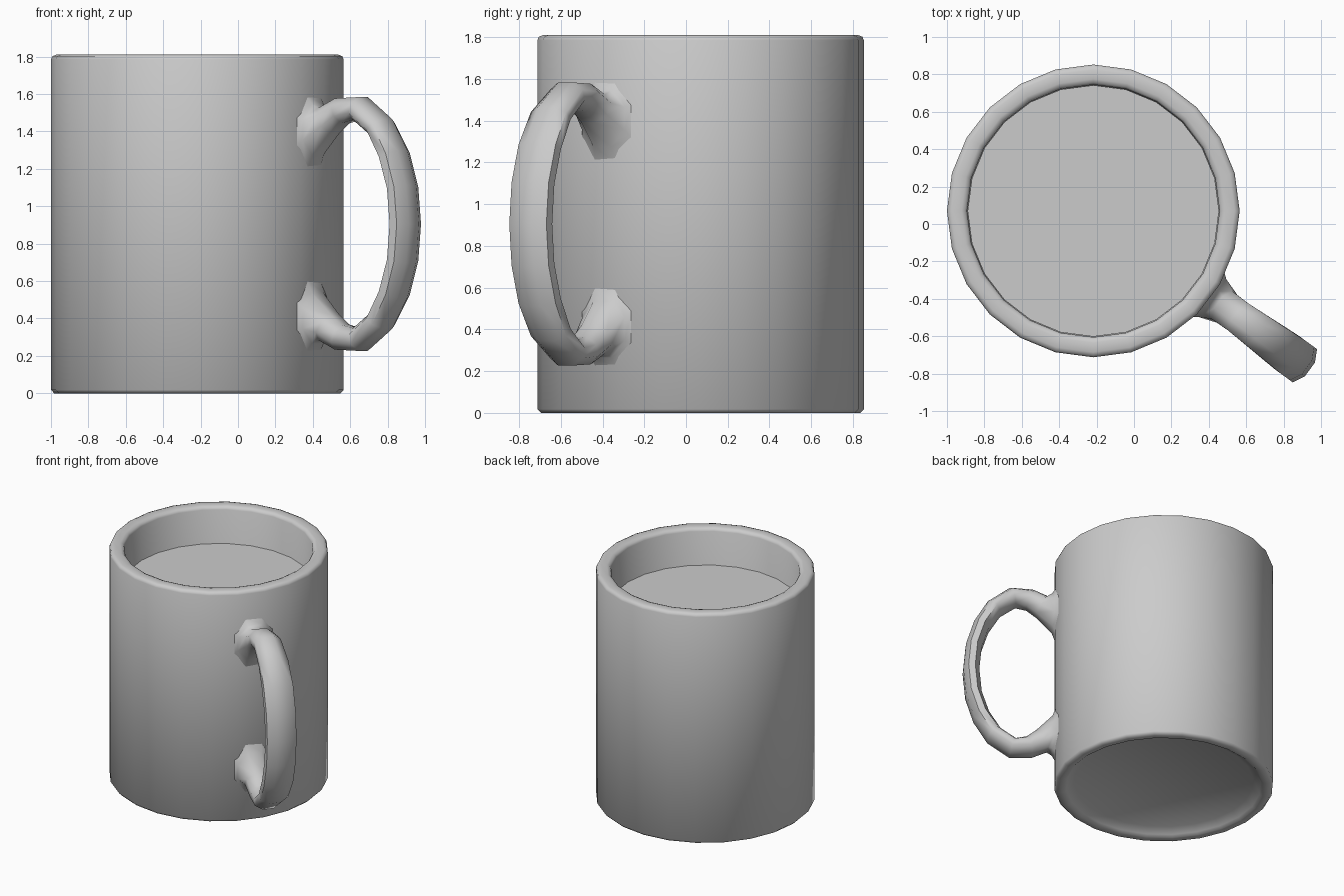
import bpy, bmesh, math
from mathutils import Vector

if "Cube" in bpy.data.objects:
    bpy.data.objects.remove(bpy.data.objects["Cube"])

CX, CY, H = -0.2175, 0.07, 1.81
SIDES = 24


def finish(name, bm, angle):
    bmesh.ops.recalc_face_normals(bm, faces=bm.faces)
    me = bpy.data.meshes.new(name)
    bm.to_mesh(me)
    bm.free()
    ob = bpy.data.objects.new(name, me)
    bpy.context.collection.objects.link(ob)
    bpy.ops.object.select_all(action='DESELECT')
    ob.select_set(True)
    bpy.context.view_layer.objects.active = ob
    bpy.ops.object.shade_smooth_by_angle(angle=math.radians(angle))
    return ob


def skin(bm, rings):
    for a, b in zip(rings, rings[1:]):
        n = len(a)
        for i in range(n):
            j = (i + 1) % n
            bm.faces.new((a[i], a[j], b[j], b[i]))


def circle(bm, r, z):
    return [bm.verts.new((CX + r * math.cos(k * math.tau / SIDES),
                          CY + r * math.sin(k * math.tau / SIDES), z))
            for k in range(SIDES)]


# Mug body: recessed foot, straight wall, rounded rim, hollow inside
profile = [(0.64, 0.05), (0.695, 0.015), (0.715, 0.0), (0.765, 0.0),
           (0.7825, 0.018), (0.7825, 1.785), (0.775, 1.802), (0.755, 1.81),
           (0.705, 1.81), (0.685, 1.802), (0.675, 1.785), (0.67, 0.14), (0.62, 0.1)]
bm = bmesh.new()
rings = [circle(bm, r, z) for r, z in profile]
skin(bm, rings)
bm.faces.new(rings[0])
bm.faces.new(rings[-1])
finish("mug_body", bm, 50)

# Drink surface
bm = bmesh.new()
bm.faces.new(circle(bm, 0.672, 1.52))
drink = finish("drink_surface", bm, 30)

# Handle: swept octagon, flared at both ends (radius, z, half thickness, half width)
half = [(0.772, 1.395, 0.195, 0.15), (0.80, 1.41, 0.135, 0.125),
        (0.87, 1.457, 0.08, 0.092), (0.96, 1.51, 0.07, 0.09),
        (1.08, 1.523, 0.064, 0.097), (1.215, 1.425, 0.06, 0.105),
        (1.305, 1.275, 0.058, 0.11), (1.36, 1.10, 0.057, 0.11)]
path = half + [(1.378, H / 2, 0.057, 0.11)]
path += [(r, H - z, t, w) for r, z, t, w in reversed(half)]
ang = math.radians(-36.2)
out = Vector((math.cos(ang), math.sin(ang), 0))
side = Vector((-math.sin(ang), math.cos(ang), 0))
up = Vector((0, 0, 1))
bm = bmesh.new()
rings = []
last = len(path) - 1
for i, (r, z, t, w) in enumerate(path):
    p, q = path[max(i - 1, 0)], path[min(i + 1, last)]
    tan = (out * (q[0] - p[0]) + up * (q[1] - p[1])).normalized()
    at_wall = i < 2 or i > last - 2
    if at_wall:
        tan = out if i < 2 else -out
    nor = side.cross(tan)
    ring = []
    for k in range(8):
        a = (k + 0.5) * math.tau / 8
        c = 1 / math.cos(math.pi / 8)
        u, v = w * c * math.cos(a), t * c * math.sin(a)
        rr = r - (u * u / 1.56 if at_wall else 0)
        ring.append(bm.verts.new(Vector((CX, CY, z)) + out * rr + side * u + nor * v))
    rings.append(ring)
skin(bm, rings)
bm.faces.new(rings[0])
bm.faces.new(rings[-1])
finish("handle", bm, 60)
